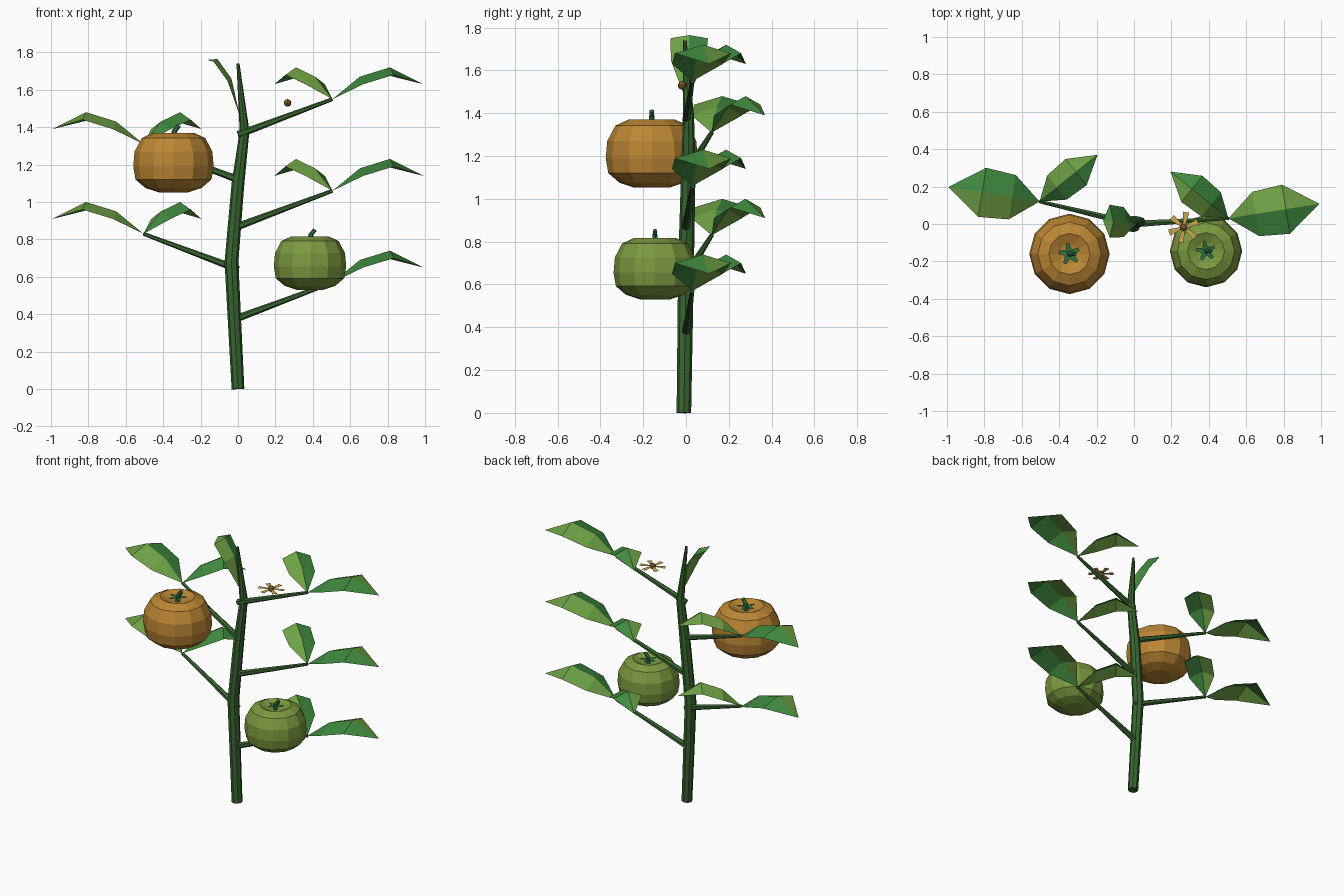
import bpy, math
from mathutils import Vector

if "Cube" in bpy.data.objects:
    bpy.data.objects.remove(bpy.data.objects["Cube"])

def mat(name, c):
    m = bpy.data.materials.new(name)
    m.diffuse_color = (*c, 1)
    m.use_nodes = True
    m.node_tree.nodes["Principled BSDF"].inputs["Base Color"].default_value = m.diffuse_color
    return m

STEM = mat("stem_green", (0.04, 0.13, 0.03))
LIGHT = mat("leaf_light", (0.16, 0.36, 0.06))
DARK = mat("leaf_dark", (0.05, 0.25, 0.05))
ORANGE = mat("orange_skin", (0.50, 0.24, 0.035))
GREEN = mat("green_skin", (0.20, 0.32, 0.05))
CALYX = mat("calyx_green", (0.03, 0.16, 0.05))
PETAL = mat("petal_yellow", (0.60, 0.38, 0.08))
HEART = mat("flower_heart", (0.22, 0.09, 0.02))

def build(name, verts, faces, mats, idx=None):
    me = bpy.data.meshes.new(name)
    me.from_pydata([tuple(v) for v in verts], [], faces)
    for m in mats:
        me.materials.append(m)
    if idx:
        for p, i in zip(me.polygons, idx):
            p.material_index = i
    me.update()
    ob = bpy.data.objects.new(name, me)
    bpy.context.collection.objects.link(ob)
    return ob

def tube(name, pts, radii, m, n=6):
    """Tapered faceted tube through points."""
    pts = [Vector(p) for p in pts]
    verts, faces = [], []
    for i, p in enumerate(pts):
        d = (pts[min(i + 1, len(pts) - 1)] - pts[max(i - 1, 0)]).normalized()
        u = d.cross(Vector((0, 1, 0))).normalized()
        w = u.cross(d)
        for k in range(n):
            a = math.tau * k / n
            verts.append(p + radii[i] * (u * math.cos(a) - w * math.sin(a)))
    for i in range(len(pts) - 1):
        for k in range(n):
            a, b = i * n + k, i * n + (k + 1) % n
            faces.append((a, b, b + n, a + n))
    faces.append(tuple(reversed(range(n))))
    faces.append(tuple(range(len(verts) - n, len(verts))))
    return build(name, verts, faces, [m])

def leaf(name, rib, side, halves, droop):
    """Folded leaf: midrib of four points, two pairs of edge points."""
    b, r1, r2, t = [Vector(p) for p in rib]
    side, droop = Vector(side).normalized(), Vector(droop)
    v = [b, r1, r2, t]
    for s in (1, -1):
        for r, h in zip((r1, r2), halves):
            v.append(r + side * h * s + droop)
    faces = [(0, 1, 4), (1, 2, 5, 4), (2, 3, 5), (0, 6, 1), (1, 6, 7, 2), (2, 7, 3)]
    return build(name, v, faces, [LIGHT, DARK], [0, 0, 0, 1, 1, 1])

def arched_leaf(name, base, dx, dy, halves):
    rib = [Vector(base) + Vector((dx * f, dy * f, h))
           for f, h in ((0, 0), (0.3, 0.12), (0.63, 0.17), (1, 0.08))]
    leaf(name, rib, (-dy, dx, 0), halves, (0, 0, -0.04))

# Main stem
tube("main_stem",
     [(0, -0.01, 0), (-0.035, 0, 0.68), (0.0, 0.01, 1.1), (0.035, 0.012, 1.38), (0, -0.005, 1.74)],
     [0.034, 0.037, 0.034, 0.026, 0.008], STEM, 8)

# Branches, each with an outer and an inner leaf
for i, (s, z, y) in enumerate([(1, 0.38, 0.03), (-1, 0.64, 0.12), (1, 0.87, 0.03),
                               (-1, 1.12, 0.12), (1, 1.36, 0.03)]):
    tip = (0.505 * s, y, z + 0.19)
    tube(f"branch_{i}", [(0, 0, z), tip], [0.02, 0.01], STEM)
    arched_leaf(f"outer_leaf_{i}", tip, 0.487 * s, 0.078, (0.12, 0.133))
    arched_leaf(f"inner_leaf_{i}", tip, -0.31 * s, 0.25, (0.083, 0.09))

# Upright leaf at the crown
leaf("crown_leaf", [(0.01, 0, 1.46), (-0.035, 0.01, 1.66), (-0.11, 0.015, 1.765), (-0.165, 0.017, 1.76)],
     (0, -1, 0), (0.08, 0.088), (-0.02, 0, -0.015))

PROFILE = [(0.055, 0.135), (0.11, 0.16), (0.17, 0.132), (0.208, 0.06),
           (0.215, -0.02), (0.203, -0.09), (0.15, -0.135), (0.08, -0.158)]

def fruit(name, c, k, skin, n=12):
    """Flattened faceted fruit with dimple, star calyx and bent stalk."""
    c = Vector(c)
    verts = [c + k * Vector((r * math.cos(math.tau * j / n), r * math.sin(math.tau * j / n), z))
             for r, z in PROFILE for j in range(n)]
    top, bottom = len(verts), len(verts) + 1
    verts += [c + Vector((0, 0, 0.125 * k)), c + Vector((0, 0, -0.155 * k))]
    faces = []
    last = (len(PROFILE) - 1) * n
    for j in range(n):
        j2 = (j + 1) % n
        faces += [(top, j, j2), (bottom, last + j2, last + j)]
        faces += [(i + j, i + n + j, i + n + j2, i + j2) for i in range(0, last, n)]
    build(name, verts, faces, [skin])
    star = [c + Vector((0, 0, 0.15 * k))]
    for j in range(20):
        r = (0.03, 0.058, 0.058, 0.03)[j % 4] * k
        a = math.tau * j / 20
        star.append(c + Vector((r * math.cos(a), r * math.sin(a), 0.155 * k)))
    build(name + "_calyx", star, [(0, j + 1, (j + 1) % 20 + 1) for j in range(20)], [CALYX])
    tube(name + "_stalk", [c + k * Vector(p) for p in ((0, 0, 0.12), (0.005, 0, 0.17), (0.03, 0, 0.2))],
         [0.018 * k, 0.014 * k, 0.012 * k], CALYX)

fruit("orange_fruit", (-0.345, -0.16, 1.21), 1.0, ORANGE)
fruit("green_fruit", (0.385, -0.145, 0.673), 0.9, GREEN)

# Flower: six flat petals around a small heart
F = Vector((0.265, -0.018, 1.53))
pv, pf = [], []
for j in range(6):
    a = math.tau * j / 6 + math.radians(20)
    d = Vector((math.cos(a), math.sin(a), 0))
    w = Vector((-d.y, d.x, 0))
    o = len(pv)
    pv += [F + d * 0.012 - w * 0.007, F + d * 0.082 - w * 0.017,
           F + d * 0.082 + w * 0.017, F + d * 0.012 + w * 0.007]
    pf.append((o, o + 1, o + 2, o + 3))
build("flower_petals", pv, pf, [PETAL])
bpy.ops.mesh.primitive_uv_sphere_add(segments=8, ring_count=6, radius=0.02, location=F)
heart = bpy.context.object
heart.name = "flower_heart"
heart.data.materials.append(HEART)
